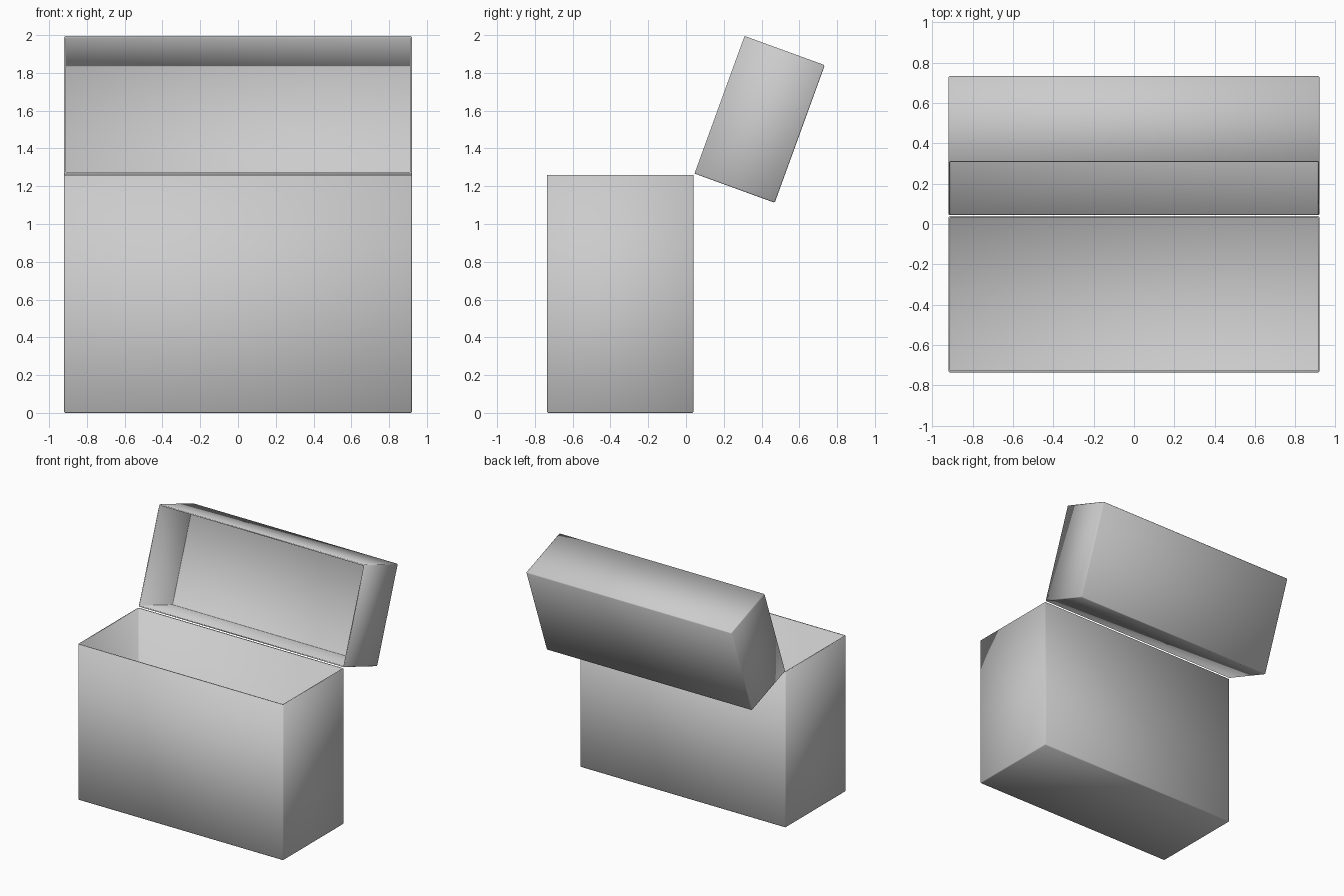
import bpy, bmesh, math
from mathutils import Matrix, Vector

if "Cube" in bpy.data.objects:
    bpy.data.objects.remove(bpy.data.objects["Cube"])

HALF_W, DEPTH, WALL = 0.92, 0.775, 0.01


def open_box(name, y0, y1, height, open_top):
    """Thin-walled box with one open end and slightly eased corners."""
    bm = bmesh.new()
    bmesh.ops.create_cube(bm, size=1)
    bmesh.ops.scale(bm, vec=(2 * HALF_W, y1 - y0, height), verts=bm.verts)
    bmesh.ops.translate(bm, vec=(0, (y0 + y1) / 2, height / 2), verts=bm.verts)
    sign = 1 if open_top else -1
    bm.normal_update()
    gone = [f for f in bm.faces if f.normal.z * sign > 0.5]
    bmesh.ops.delete(bm, geom=gone, context='FACES')
    edges = [e for e in bm.edges if not e.is_boundary]
    bmesh.ops.bevel(bm, geom=edges, offset=0.006, segments=1,
                    affect='EDGES', clamp_overlap=True)
    for f in bm.faces:
        f.smooth = True
    mesh = bpy.data.meshes.new(name)
    bm.to_mesh(mesh)
    bm.free()
    obj = bpy.data.objects.new(name, mesh)
    bpy.context.collection.objects.link(obj)
    # wall thickness goes inward
    mod = obj.modifiers.new("wall", 'SOLIDIFY')
    mod.thickness = WALL
    mod.offset = -1
    return obj


# lower container, open at the top
open_box("box_body", -0.735, 0.04, 1.26, True)

# lid swung back 110 degrees around the rear top edge
lid = open_box("box_lid", -DEPTH, 0, 0.452, False)
lid.data.transform(Matrix.Translation(Vector((0, 0.045, 1.267)))
                   @ Matrix.Rotation(math.radians(-110), 4, 'X'))
